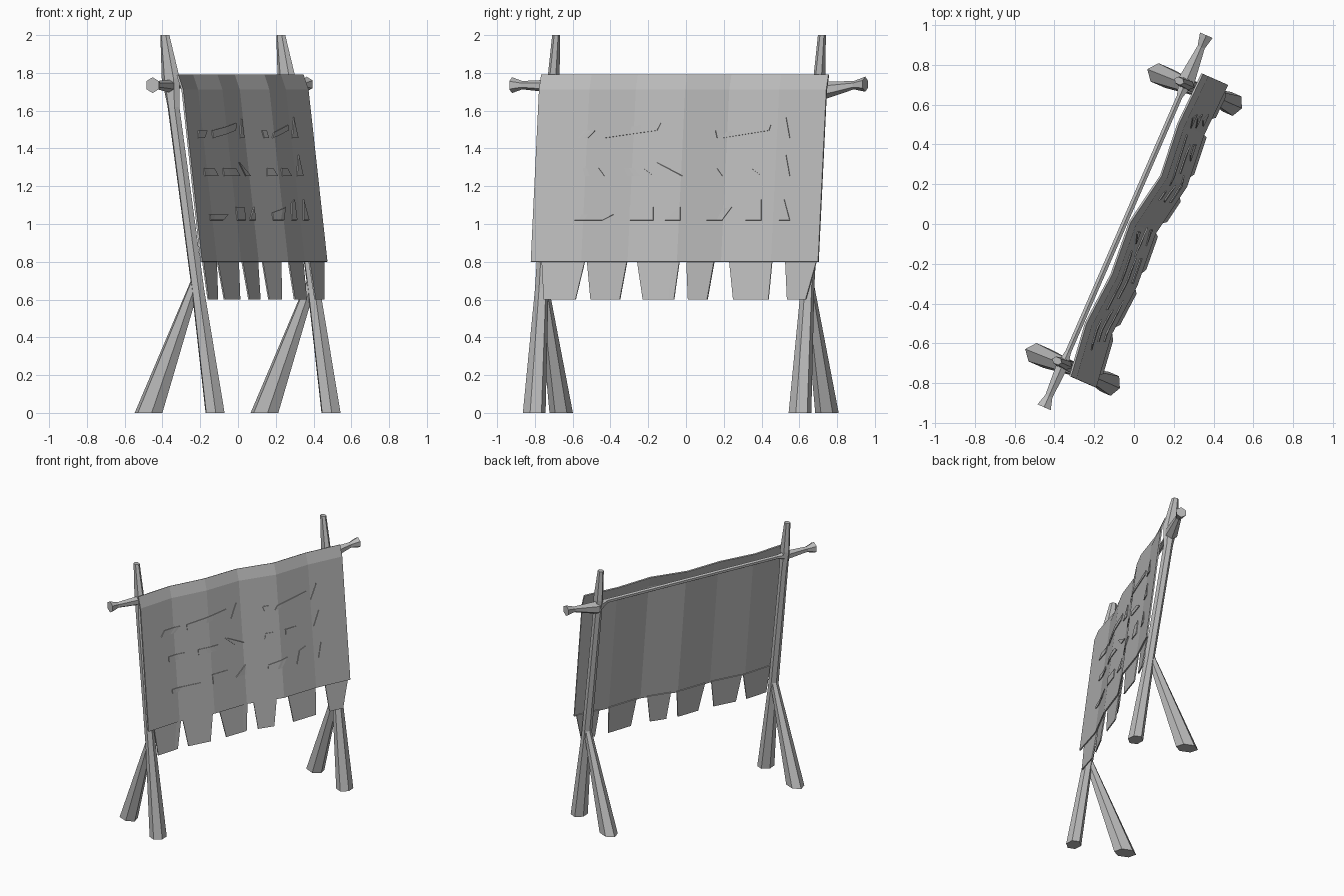
import bpy, bmesh, math
from mathutils import Matrix, Vector

if "Cube" in bpy.data.objects:
    bpy.data.objects.remove(bpy.data.objects["Cube"], do_unlink=True)

# One plain grey for the whole stand
grey = bpy.data.materials.new("plain grey")
grey.use_nodes = True
COLOUR = (0.5, 0.5, 0.5, 1)
grey.diffuse_color = COLOUR
grey.node_tree.nodes["Principled BSDF"].inputs["Base Color"].default_value = COLOUR

# Local frame: X runs along the pole, -Y is the cloth side; the whole stand is turned
ANGLE = math.atan2(0.917, 0.4)
TURN = Matrix.Rotation(ANGLE, 4, 'Z')
SIN, COS = math.sin(ANGLE), math.cos(ANGLE)


def place(u, v, z):
    """Point u along the pole, v towards the cloth side, z up."""
    return TURN @ Vector((u, -v, z))


def finish(name, bm):
    bmesh.ops.recalc_face_normals(bm, faces=bm.faces)
    mesh = bpy.data.meshes.new(name)
    bm.to_mesh(mesh)
    bm.free()
    mesh.materials.append(grey)
    obj = bpy.data.objects.new(name, mesh)
    bpy.context.collection.objects.link(obj)
    return obj


def beam(name, rings, along_pole=False, sides=6):
    """Loft a faceted beam; each ring is centre (u, v, z) and two radii."""
    bm = bmesh.new()
    loops = []
    for (u, v, z), ra, rb in rings:
        loop = []
        for i in range(sides):
            t = math.tau * (i + 0.5) / sides
            a, b = ra * math.cos(t), rb * math.sin(t)
            p = (u, v + a, z + b) if along_pole else (u + a, v + b, z)
            loop.append(bm.verts.new(place(*p)))
        loops.append(loop)
    for lo, hi in zip(loops, loops[1:]):
        for i in range(sides):
            j = (i + 1) % sides
            bm.faces.new((lo[i], lo[j], hi[j], hi[i]))
    bm.faces.new(loops[0])
    bm.faces.new(loops[-1])
    return finish(name, bm)


def sheet(name, rows, thickness):
    """Thin sheet from rows of points."""
    bm = bmesh.new()
    grid = [[bm.verts.new(place(*p)) for p in row] for row in rows]
    for lo, hi in zip(grid, grid[1:]):
        for i in range(len(lo) - 1):
            bm.faces.new((lo[i], lo[i + 1], hi[i + 1], hi[i]))
    bmesh.ops.remove_doubles(bm, verts=bm.verts, dist=0.0005)
    obj = finish(name, bm)
    mod = obj.modifiers.new("thickness", 'SOLIDIFY')
    mod.thickness = thickness
    mod.offset = 0
    return obj


# Cloth surface: leaning, bent at the top, with vertical folds
HALF = 0.83
FOLDS = [0, -0.035, -0.015, -0.035, 0.015, -0.01, 0]
HEM, BEND, TOP = 0.8, 1.71, 1.79


def lean(z):
    if z > BEND:
        return 0.04 - 0.35 * (z - BEND)
    return 0.15 - 0.12 * (z - HEM)


def surface(u, z, lift=0.0):
    k = min(max((u / HALF + 1) * 3, 0), 5.999)
    i = int(k)
    fold = FOLDS[i] + (FOLDS[i + 1] - FOLDS[i]) * (k - i)
    return (u, lean(z) + fold + lift, z)


def patch(name, corners, thickness, lift, columns=6):
    """Four-cornered piece lying on the cloth; corners are (side position, z)."""
    pts = [((y + COS * lean(z)) / SIN, z) for y, z in corners]
    rows = []
    for (u0, z0), (u1, z1) in ((pts[0], pts[1]), (pts[2], pts[3])):
        row = []
        for i in range(columns + 1):
            t = i / columns
            row.append(surface(u0 + (u1 - u0) * t, z0 + (z1 - z0) * t, lift))
        rows.append(row)
    return sheet(name, rows, thickness)


# Posts with a branching back leg
for side, u in (("left", 0.75), ("right", -0.785)):
    beam(side + "_post", [
        ((u, 0.21, 0), 0.062, 0.055),
        ((u, 0.11, 0.66), 0.036, 0.036),
        ((u, -0.03, 1.62), 0.03, 0.034),
        ((u, -0.046, 1.77), 0.027, 0.052),
        ((u, -0.08, 2), 0.02, 0.026)])
    beam(side + "_back_leg", [
        ((u - 0.01, -0.17, 0), 0.058, 0.08),
        ((u, 0.1, 0.7), 0.026, 0.03)])

# Cross pole with flared ends
POLE = [(-1.025, 1.735, 0.042), (-0.965, 1.735, 0.022), (-0.8, 1.73, 0.034),
        (-0.72, 1.735, 0.017), (0.68, 1.735, 0.017), (0.77, 1.705, 0.048),
        (0.95, 1.735, 0.022), (1.015, 1.74, 0.04)]
beam("cross_pole", [((u, -0.046, z), r, r) for u, z, r in POLE], along_pole=True)

# Hanging cloth
columns = [HALF * (k / 3 - 1) for k in range(7)]
sheet("cloth", [[surface(u, z) for u in columns] for z in (HEM, BEND, TOP)], 0.01)

# Ragged strips under the hem: top start, top end, bottom start, bottom end
STRIPS = [(-77, -55, -76, -60), (-54, -32, -52, -36), (-27, -5, -24, -8),
          (-1, 15, 0, 11), (23, 45, 25, 43), (52, 69, 53, 63)]
for n, (a, b, c, d) in enumerate(STRIPS, 1):
    patch(f"hem_strip_{n}", [(c / 100, 0.6), (d / 100, 0.6),
                             (a / 100, HEM + 0.01), (b / 100, HEM + 0.01)], 0.008, -0.008)

# Painted marks: bottom start, bottom end, top start, top end, height, rise to the right
MARKS = {
    1.455: [(-64, -53, -61, -49, 4, 0), (-44, -16, -44, -14, 4, 4),
            (-11, -5, -6, -5, 10, 0), (13, 17, 12, 16, 4, 0),
            (20, 44, 22, 45, 3, 4), (48, 55, 53, 53, 10, 1)],
    1.255: [(-60, -44, -60, -47, 4, 0), (-38, -18, -38, -23, 4, 0),
            (-10, -3, -17, -16, 7, 0), (11, 20, 12, 17, 4, 0),
            (26, 40, 26, 35, 4, 0), (48, 55, 53, 53, 11, 0)],
    1.02: [(-60, -45, -60, -39, 3, 0), (-30, -18, -30, -18, 7, 0),
           (-12, -4, -4, -4, 7, 0), (11, 20, 11, 25, 4, 3),
           (32, 40, 35, 40, 9, 2), (49, 55, 52, 52, 11, 0)],
}
for base, row in MARKS.items():
    for n, (a, b, c, d, height, rise) in enumerate(row, 1):
        low, high = base, base + height / 100
        # Slanted bars tilt both edges, other marks only the upper one
        tilt = rise / 100 if height < 5 and b - a > 20 else 0
        patch(f"mark_{int(base * 10)}_{n}",
              [(a / 100, low), (b / 100, low + tilt),
               (c / 100, high), (d / 100, high + rise / 100)], 0.007, 0.007)
